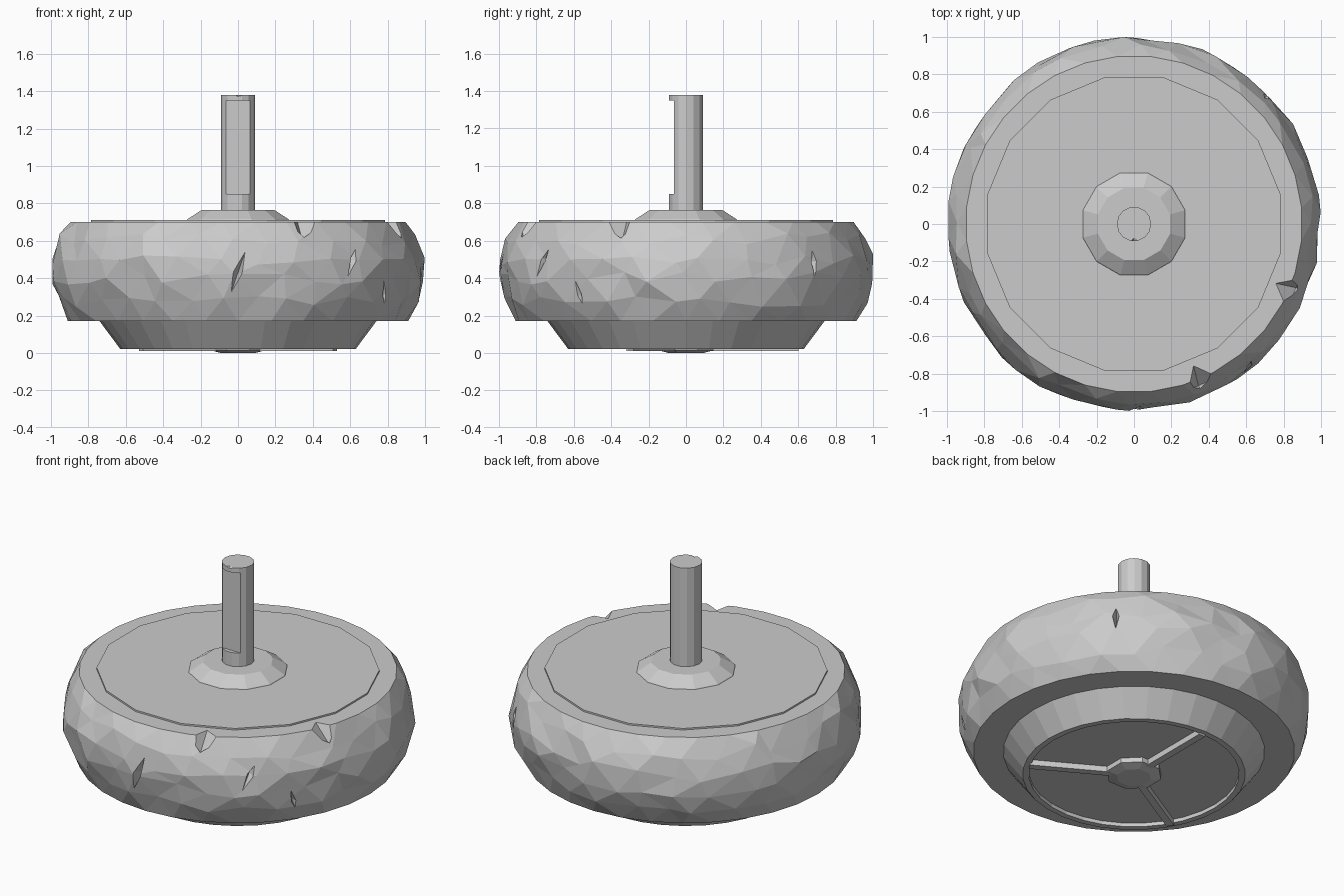
import bpy, bmesh, math, random
from mathutils import Matrix, Vector

if "Cube" in bpy.data.objects:
    bpy.data.objects.remove(bpy.data.objects["Cube"])

random.seed(7)


def finish(name, bm):
    bmesh.ops.recalc_face_normals(bm, faces=bm.faces[:])
    me = bpy.data.meshes.new(name)
    bm.to_mesh(me)
    bm.free()
    ob = bpy.data.objects.new(name, me)
    bpy.context.collection.objects.link(ob)
    return ob


def lathe(name, profile, n, phase=0.0, rough=0.0):
    """Stack of capped n-sided rings; rough > 0 gives an irregular hewn surface."""
    bm = bmesh.new()
    rings = []
    last = len(profile) - 1
    for k, (r, z) in enumerate(profile):
        ring = []
        shift = 0.5 * (k % 2) if rough else 0.0
        for i in range(n):
            inner = rough and 0 < k < last
            a = phase + (i + shift + (random.uniform(-.3, .3) if inner else 0)) * math.tau / n
            rr = r - (random.uniform(0, rough) if inner else 0)
            zz = z + (random.uniform(-.035, .035) if inner else 0)
            ring.append(bm.verts.new((rr * math.cos(a), rr * math.sin(a), zz)))
        rings.append(ring)
    sides = []
    for lo, hi in zip(rings, rings[1:]):
        for i in range(n):
            j = (i + 1) % n
            sides.append(bm.faces.new((lo[i], lo[j], hi[j], hi[i])))
    bm.faces.new(rings[0][::-1])
    bm.faces.new(rings[-1])
    if rough:
        bmesh.ops.triangulate(bm, faces=sides, quad_method='SHORT_EDGE')
    return finish(name, bm)


def box(name, lo, hi, matrix=Matrix()):
    lo, hi = Vector(lo), Vector(hi)
    bm = bmesh.new()
    bmesh.ops.create_cube(bm, size=1, matrix=matrix @ Matrix.Translation((lo + hi) / 2)
                          @ Matrix.Diagonal((*(hi - lo), 1)))
    return finish(name, bm)


def shard(angle, radius, z, size, lean=0):
    """Octahedral cutter: size = radial, tangential, vertical half-lengths."""
    bm = bmesh.new()
    for axis in range(3):
        for s in (-1, 1):
            p = Vector((0, 0, 0))
            p[axis] = s * size[axis]
            bm.verts.new(p)
    bmesh.ops.convex_hull(bm, input=bm.verts[:])
    bm.transform(Matrix.Rotation(math.radians(angle), 4, 'Z')
                 @ Matrix.Translation((radius, 0, z))
                 @ Matrix.Rotation(math.radians(-lean), 4, 'X'))
    return finish("cutter", bm)


def cut(ob, cutters):
    for c in cutters:
        m = ob.modifiers.new("cut", 'BOOLEAN')
        m.operation, m.solver, m.object = 'DIFFERENCE', 'EXACT', c
        c.hide_render = True
    dg = bpy.context.evaluated_depsgraph_get()
    me = bpy.data.meshes.new_from_object(ob.evaluated_get(dg))
    ob.modifiers.clear()
    ob.data = me
    for c in cutters:
        bpy.data.objects.remove(c)


# hewn stone wheel with rim chips and slanted cracks
stone = lathe("stone_wheel", [(.91, .17), (.975, .28), (1.005, .40), (1.005, .50),
                              (.97, .61), (.90, .70)], 32, rough=.025)
chips = [shard(a, .93, .72, (.13, .10, .12), lean)
         for a, lean in ((142, 15), (-142, -15), (-67, 10), (-23, -12))]
cracks = [shard(a, 1.0, z, (.07, .025, h), lean)
          for a, z, h, lean in ((-90, .43, .18, 19), (-51, .50, .12, 26), (44, .49, .10, 0),
                                (-36, .31, .12, -15), (-158, .40, .13, 0), (128, .45, .12, 25))]
cut(stone, chips + cracks)

# thin plate and sloping collar on top
lathe("top_plate", [(.80, .69), (.80, .71)], 16, math.pi / 16)
lathe("collar", [(.29, .70), (.28, .715), (.20, .765)], 12, math.pi / 12)

# shaft with a flat milled into its front and a dimple on the end
shaft = lathe("shaft", [(.092, .75), (.092, 1.38)], 14)
cut(shaft, [box("cutter", (-.2, -.2, .85), (.2, -.065, 1.35)),
            shard(-90, .115, 1.385, (.05, .05, .03), 20),
            shard(180, .03, 1.38, (.025, .02, .04))])

# tapered base with a round recess underneath
base = lathe("tapered_base", [(.63, .022), (.74, .17), (.74, .20)], 32)
cut(base, [lathe("cutter", [(.595, -.1), (.595, .045)], 32)])

# three spokes and a small boss in the recess
for k in range(3):
    box("spoke_%d" % (k + 1), (.08, -.022, .010), (.60, .022, .06),
        Matrix.Rotation(math.radians(90 + 120 * k), 4, 'Z'))
lathe("bottom_boss", [(.10, 0), (.16, .015), (.16, .06)], 8, math.pi / 8)
